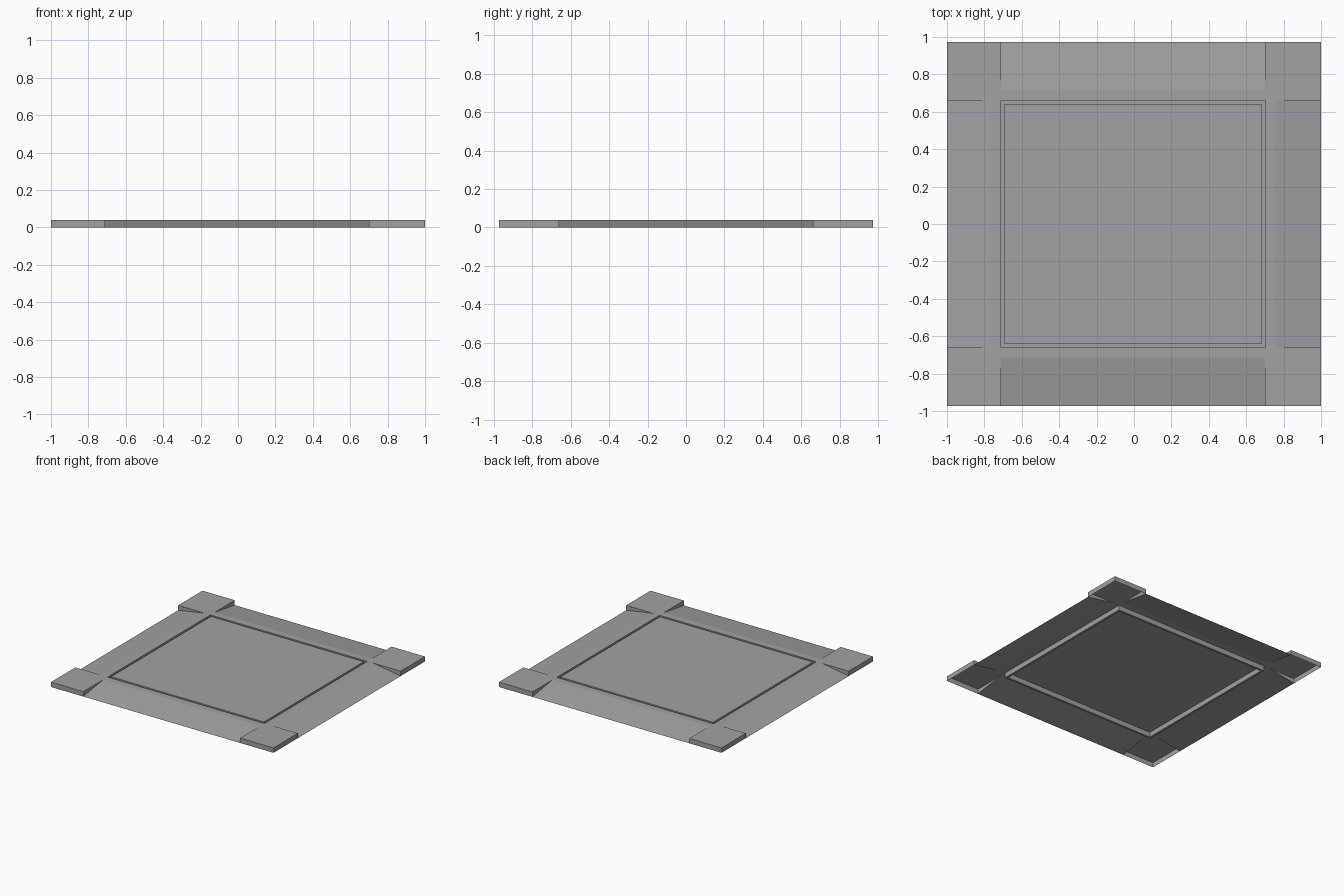
import bpy
import bmesh

cube = bpy.data.objects.get("Cube")
if cube:
    bpy.data.objects.remove(cube, do_unlink=True)

GREY = (0.36, 0.36, 0.36, 1)
mat = bpy.data.materials.new("plain grey")
mat.use_nodes = True
mat.diffuse_color = GREY
mat.node_tree.nodes["Principled BSDF"].inputs["Base Color"].default_value = GREY

H = 0.04                       # sheet height
EX, EY = 1.0, 0.972            # outer half sizes
X0, X1, Y1 = -0.71, 0.70, 0.66  # outer rim of the groove
GAP = 0.018                    # groove width
LIP = 0.055                    # level strip between groove and ramp


def sheet(name, polygons, flip=False):
    """One thin open surface made from a list of polygons."""
    bm = bmesh.new()
    for points in polygons:
        order = reversed(points) if flip else points
        bm.faces.new([bm.verts.new(p) for p in order])
    bmesh.ops.remove_doubles(bm, verts=bm.verts, dist=1e-5)
    mesh = bpy.data.meshes.new(name)
    bm.to_mesh(mesh)
    bm.free()
    mesh.materials.append(mat)
    obj = bpy.data.objects.new(name, mesh)
    bpy.context.collection.objects.link(obj)


def rim(inset, z):
    a, b, c = X0 + inset, X1 - inset, Y1 - inset
    return [(a, -c, z), (b, -c, z), (b, c, z), (a, c, z)]


# Centre panel and the groove around it
sheet("centre_panel", [rim(GAP, H)])
rings = [rim(0, H), rim(0, 0), rim(GAP, 0), rim(GAP, H)]
sheet("panel_groove", [
    [a[i], a[(i + 1) % 4], b[(i + 1) % 4], b[i]]
    for a, b in zip(rings, rings[1:]) for i in range(4)])

# Front and back: level strip, then a ramp down to the ground
for name, s in (("front", -1), ("back", 1)):
    steps = [(s * Y1, H), (s * (Y1 + LIP), H), (s * EY, 0)]
    sheet(name + "_ramp", [
        [(X0, ya, za), (X1, ya, za), (X1, yb, zb), (X0, yb, zb)]
        for (ya, za), (yb, zb) in zip(steps, steps[1:])], flip=s < 0)

# Left and right: the same profile turned sideways
for name, s, x in (("left", 1, X1), ("right", -1, X0)):
    steps = [(x, H), (x + s * LIP, H), (s * EX, 0)]
    sheet(name + "_ramp", [
        [(xa, -Y1, za), (xb, -Y1, zb), (xb, Y1, zb), (xa, Y1, za)]
        for (xa, za), (xb, zb) in zip(steps, steps[1:])], flip=s < 0)

# Corner pads: flat top, two outer walls, two wedge walls beside the ramps
for side, sx, x in (("left", 1, X1), ("right", -1, X0)):
    for end, sy in (("front", -1), ("back", 1)):
        y, ox, oy = sy * Y1, sx * EX, sy * EY
        rx, ry = x + sx * LIP, y + sy * LIP
        sheet(f"{end}_{side}_corner_pad", [
            [(x, y, H), (rx, y, H), (ox, y, H), (ox, oy, H), (x, oy, H), (x, ry, H)],
            [(ox, y, 0), (ox, oy, 0), (ox, oy, H), (ox, y, H)],
            [(ox, oy, 0), (x, oy, 0), (x, oy, H), (ox, oy, H)],
            [(rx, y, H), (ox, y, 0), (ox, y, H)],
            [(x, ry, H), (x, oy, H), (x, oy, 0)],
        ], flip=sx * sy < 0)
